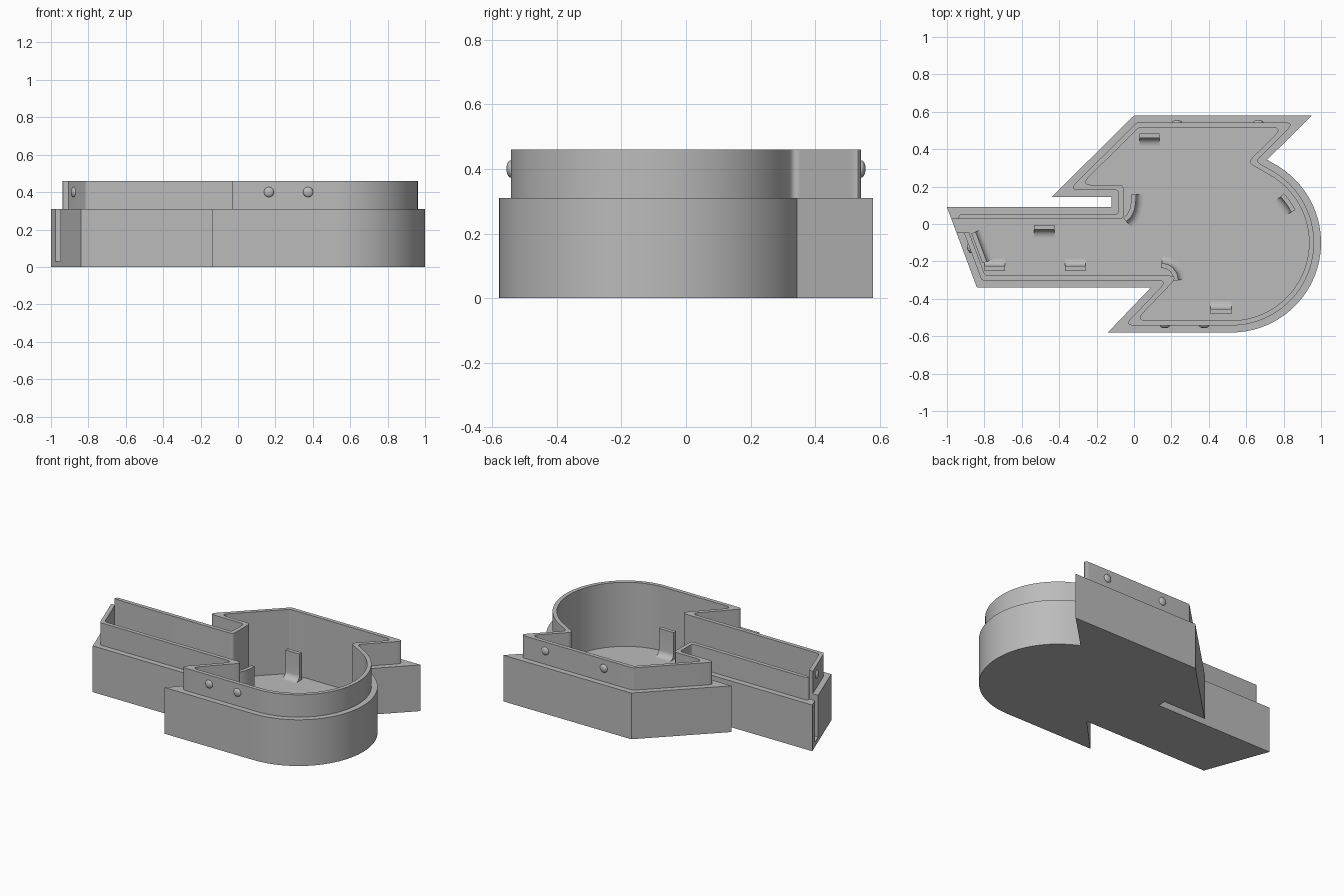
import bpy, bmesh, math
from mathutils import Vector

if "Cube" in bpy.data.objects:
    bpy.data.objects.remove(bpy.data.objects["Cube"])

grey = bpy.data.materials.new("plain_grey")
grey.use_nodes = True
grey.diffuse_color = (0.5, 0.5, 0.5, 1)
grey.node_tree.nodes["Principled BSDF"].inputs["Base Color"].default_value = (0.5, 0.5, 0.5, 1)

FLOOR, LEDGE, TOP = 0.03, 0.31, 0.46
CENTRE, RADIUS = Vector((0.52, -0.1)), 0.48


def arc(radius, start, end, steps):
    angles = [math.radians(start + (end - start) * i / steps) for i in range(steps + 1)]
    return [CENTRE + radius * Vector((math.cos(a), math.sin(a))) for a in angles]


def right_of(a, b):
    d = (b - a).normalized()
    return Vector((d.y, -d.x))


def inset(points, dist):
    """Move a clockwise outline inward with mitred corners."""
    result = []
    for i, p in enumerate(points):
        n1 = right_of(points[i - 1], p)
        n2 = right_of(p, points[(i + 1) % len(points)])
        result.append(p + (n1 + n2) * dist / (1 + n1.dot(n2)))
    return result


def fillet(points, radius):
    """Round off every strong corner of an outline."""
    result = []
    for i, p in enumerate(points):
        a, b = points[i - 1] - p, points[(i + 1) % len(points)] - p
        turn = math.pi - a.angle(b)
        if turn < 0.3:
            result.append(p)
            continue
        t = min(radius * math.tan(turn / 2), 0.48 * a.length, 0.48 * b.length)
        s, e = p + a.normalized() * t, p + b.normalized() * t
        for k in range(7):
            u = k / 6
            result.append(s * (1 - u) ** 2 + p * 2 * u * (1 - u) + e * u * u)
    return result


def finish(bm, name):
    bmesh.ops.recalc_face_normals(bm, faces=bm.faces)
    mesh = bpy.data.meshes.new(name)
    bm.to_mesh(mesh)
    bm.free()
    mesh.materials.append(grey)
    obj = bpy.data.objects.new(name, mesh)
    bpy.context.collection.objects.link(obj)
    return obj


def activate(obj):
    bpy.ops.object.select_all(action="DESELECT")
    obj.select_set(True)
    bpy.context.view_layer.objects.active = obj


def smooth(obj):
    activate(obj)
    bpy.ops.object.shade_smooth_by_angle(angle=math.radians(25))


def prism(name, points, low, high):
    bm = bmesh.new()
    face = bm.faces.new([bm.verts.new((p.x, p.y, low)) for p in points])
    ext = bmesh.ops.extrude_face_region(bm, geom=[face])
    verts = [v for v in ext["geom"] if isinstance(v, bmesh.types.BMVert)]
    bmesh.ops.translate(bm, verts=verts, vec=(0, 0, high - low))
    return finish(bm, name)


def cut(obj, cutter):
    activate(obj)
    mod = obj.modifiers.new("cut", "BOOLEAN")
    mod.operation, mod.solver, mod.object = "DIFFERENCE", "EXACT", cutter
    bpy.ops.object.modifier_apply(modifier=mod.name)


# Outline: pointed wings, round nose and a long slanted arm
corners = [(-0.14, -0.58), (0.09, -0.34), (-0.84, -0.34), (-1, 0.09), (-0.12, 0.09),
           (-0.12, 0.145), (-0.44, 0.145), (0, 0.58), (0.95, 0.58)]
outline = [Vector(c) for c in corners] + arc(0.483, 66.6, 60, 2)[:1] + arc(RADIUS, 62, -90, 48)

# Hollow tray with a raised inner lip
base = prism("base_tray", outline, 0, LEDGE)
lip = prism("raised_lip", fillet(inset(outline, 0.0375), 0.022), LEDGE, TOP)
cavity = prism("cavity_cutter", fillet(inset(outline, 0.064), 0.025), FLOOR, 0.6)
slot_shape = [Vector(p) for p in ((-1.1, 0.028), (-0.87, 0.028), (-0.87, -0.045), (-1.1, -0.045))]
slot = prism("slot_cutter", slot_shape, FLOOR, 0.6)
for part in (base, lip):
    for cutter in (cavity, slot):
        cut(part, cutter)
    smooth(part)
for cutter in (cavity, slot):
    bpy.data.objects.remove(cutter)


# Upright clips with a curved foot, swept along short paths
def clip(name, path):
    path = [Vector(p) for p in path]
    profile = [(0, FLOOR - 0.005), (0, 0.21), (0.025, 0.21)]
    for k in range(7):
        a = math.pi / 2 * k / 6
        profile.append((0.065 - 0.04 * math.cos(a), FLOOR + 0.04 - 0.04 * math.sin(a)))
    profile.append((0.065, FLOOR - 0.005))
    bm = bmesh.new()
    rows = []
    for i, p in enumerate(path):
        n = right_of(path[max(i - 1, 0)], path[min(i + 1, len(path) - 1)])
        rows.append([bm.verts.new((*(p + n * d), z)) for d, z in profile])
    count = len(profile)
    for r, s in zip(rows, rows[1:]):
        for j in range(count):
            k = (j + 1) % count
            bm.faces.new((r[j], r[k], s[k], s[j]))
    bm.faces.new(rows[0])
    bm.faces.new(rows[-1])
    smooth(finish(bm, name))


clip("back_clip", [(0.03, 0.485), (0.135, 0.485)])
clip("arm_back_clip", [(-0.535, -0.005), (-0.425, -0.005)])
clip("arm_outer_clip", [(-0.69, -0.25), (-0.8, -0.25)])
clip("arm_inner_clip", [(-0.26, -0.25), (-0.37, -0.25)])
clip("front_clip", [(0.52, -0.48), (0.41, -0.48)])
clip("arm_end_clip", [(-0.81, -0.21), (-0.87, -0.05)])
clip("nose_clip", arc(0.385, 43, 27, 6))
clip("back_notch_clip", [(-0.058, 0.032), (-0.038, 0.05), (-0.023, 0.08), (-0.016, 0.115), (-0.014, 0.16)])
clip("front_notch_clip", [(0.213, -0.305), (0.207, -0.275), (0.19, -0.25), (0.17, -0.238), (0.145, -0.235)])


# Snap bumps on the outside of the lip
def bump(name, x, y, turn=0):
    bpy.ops.mesh.primitive_uv_sphere_add(segments=24, ring_count=12, radius=1, location=(x, y, 0.4))
    obj = bpy.context.object
    obj.name = name
    obj.scale = (0.027, 0.014, 0.027)
    obj.rotation_euler.z = math.radians(turn)
    obj.data.materials.append(grey)
    smooth(obj)


for i, x in enumerate((0.165, 0.375)):
    bump(f"front_bump_{i + 1}", x, -0.5425)
for i, x in enumerate((0.23, 0.665)):
    bump(f"back_bump_{i + 1}", x, 0.5425)
bump("arm_end_bump", -0.878, -0.13, 110.4)
